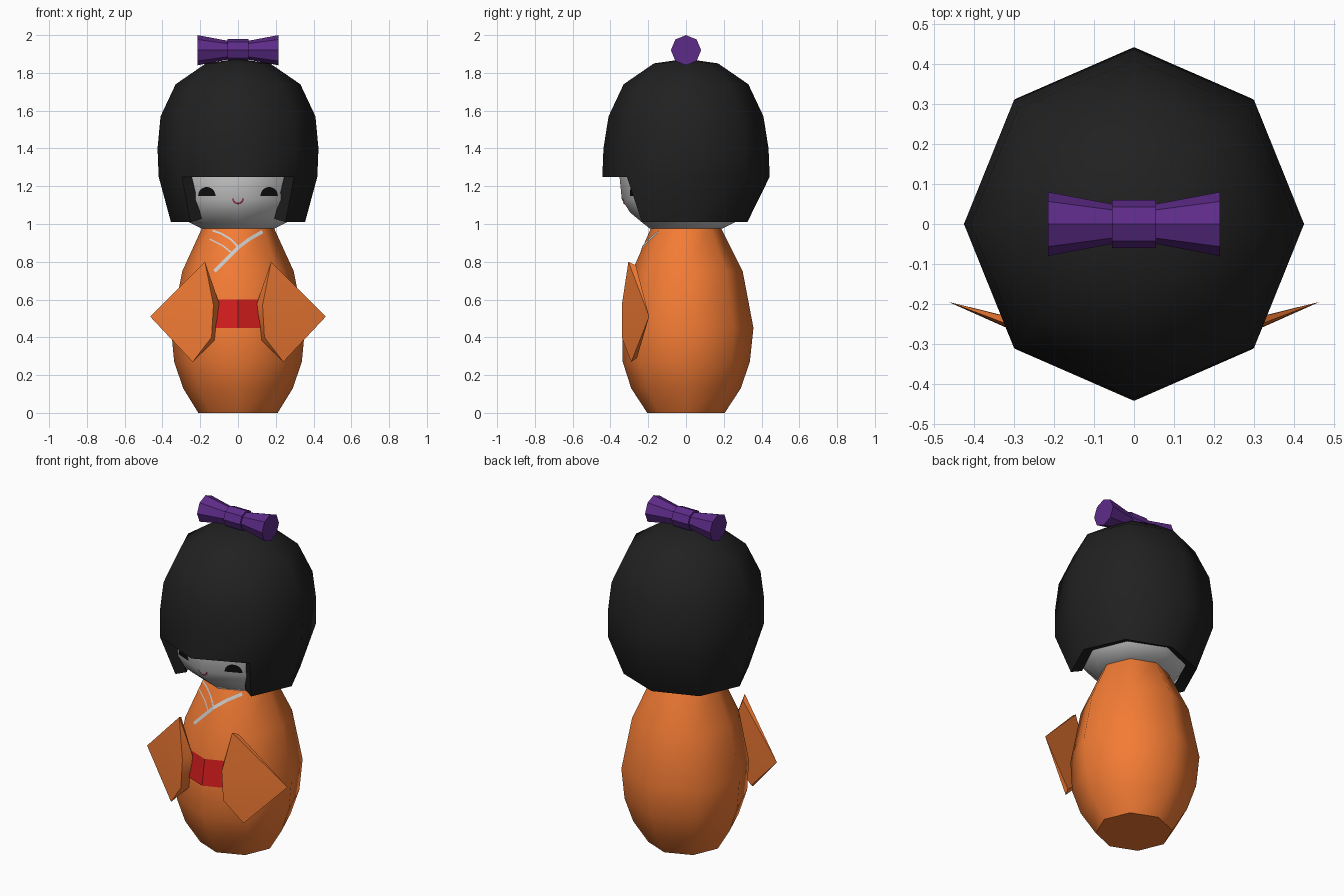
import bpy, bmesh, math
from mathutils import Vector, Matrix
from mathutils.bvhtree import BVHTree

if "Cube" in bpy.data.objects:
    bpy.data.objects.remove(bpy.data.objects["Cube"])


def material(name, rgb):
    m = bpy.data.materials.new(name)
    m.diffuse_color = (*rgb, 1)
    m.use_nodes = True
    m.node_tree.nodes["Principled BSDF"].inputs["Base Color"].default_value = m.diffuse_color
    return m


ORANGE = material("orange", (0.9, 0.2, 0.035))
BLACK = material("black", (0.015, 0.015, 0.015))
EYE = material("eye_black", (0.004, 0.004, 0.004))
PURPLE = material("purple", (0.11, 0.024, 0.25))
RED = material("red", (0.65, 0.012, 0.012))
PINK = material("pink", (0.5, 0.05, 0.12))


def finish(bm, name, mat=None):
    me = bpy.data.meshes.new(name)
    bm.to_mesh(me)
    bm.free()
    ob = bpy.data.objects.new(name, me)
    bpy.context.collection.objects.link(ob)
    if mat:
        me.materials.append(mat)
    return ob


def activate(ob):
    bpy.ops.object.select_all(action='DESELECT')
    ob.select_set(True)
    bpy.context.view_layer.objects.active = ob


def smooth(ob, degrees):
    activate(ob)
    bpy.ops.object.shade_smooth_by_angle(angle=math.radians(degrees))


def lathe(profile, bottom=True, top=True, n=8):
    """Eight-sided rings; each profile entry is z, x radius, back radius, front radius."""
    bm = bmesh.new()
    rings = []
    for z, rx, back, front in profile:
        ring = []
        for k in range(n):
            a = 2 * math.pi * k / n
            s = math.sin(a)
            ring.append(bm.verts.new((rx * math.cos(a), s * (back if s > 0 else front), z)))
        rings.append(ring)
    for lo, hi in zip(rings, rings[1:]):
        for k in range(n):
            j = (k + 1) % n
            bm.faces.new((lo[k], lo[j], hi[j], hi[k]))
    if bottom:
        bm.faces.new(rings[0][::-1])
    if top:
        bm.faces.new(rings[-1])
    return bm


def decal(name, edge_a, edge_b, tree, mat=None, lift=0.005):
    """Strip between two (x, z) polylines, laid on the front of a surface."""
    bm = bmesh.new()

    def drop(x, z):
        hit = tree.ray_cast(Vector((x, -2, z)), Vector((0, 1, 0)))[0]
        return bm.verts.new((x, (hit.y if hit else -0.2) - lift, z))

    a = [drop(*p) for p in edge_a]
    b = [drop(*p) for p in edge_b]
    for i in range(len(a) - 1):
        f = bm.faces.new((a[i], a[i + 1], b[i + 1], b[i]))
        f.normal_update()
        if f.normal.y > 0:
            f.normal_flip()
    return finish(bm, name, mat)


def ribbon(name, path, width, tree, mat=None):
    """Decal line following a path of (x, z) points."""
    a, b = [], []
    for i, p in enumerate(path):
        q0, q1 = path[max(i - 1, 0)], path[min(i + 1, len(path) - 1)]
        t = Vector((q1[0] - q0[0], q1[1] - q0[1])).normalized() * width / 2
        a.append((p[0] - t.y, p[1] + t.x))
        b.append((p[0] + t.y, p[1] - t.x))
    return decal(name, a, b, tree, mat)


# Robe body
bm = lathe([(0, .21, .205, .205), (.13, .29, .29, .29), (.27, .338, .338, .335),
            (.45, .355, .357, .335), (.75, .295, .30, .285), (.98, .19, .185, .185)])
body_tree = BVHTree.FromBMesh(bm)
smooth(finish(bm, "robe_body", ORANGE), 50)

# Head
bm = lathe([(.975, .19, .19, .19), (1.01, .26, .26, .235), (1.06, .31, .31, .295),
            (1.13, .335, .335, .34), (1.25, .345, .345, .352), (1.42, .345, .345, .345),
            (1.62, .28, .28, .28), (1.74, .13, .13, .13)])
head_tree = BVHTree.FromBMesh(bm)
smooth(finish(bm, "head"), 60)

# Bobbed hair: open shell with the two front panels removed below the fringe
bm = lathe([(1.01, .355, .325, .33), (1.25, .42, .443, .443), (1.4, .426, .437, .437),
            (1.57, .41, .41, .41), (1.74, .33, .33, .33), (1.85, .17, .17, .17),
            (1.87, .03, .03, .03)], bottom=False)
window = [f for f in bm.faces
          if f.calc_center_median().z < 1.25
          and f.calc_center_median().y < -1.5 * abs(f.calc_center_median().x)]
bmesh.ops.delete(bm, geom=window, context='FACES')
hair = finish(bm, "hair", BLACK)
shell = hair.modifiers.new("shell", 'SOLIDIFY')
shell.thickness = 0.065
shell.offset = -1
activate(hair)
bpy.ops.object.modifier_apply(modifier="shell")
smooth(hair, 55)

# Bow on top, a stepped eight-sided roll lying along x
bm = lathe([(x, r, r, r) for x, r in
            [(-.215, .08), (-.055, .05), (-.055, .06), (.055, .06), (.055, .05), (.215, .08)]])
bm.transform(Matrix.Translation((0, 0, 1.92)) @ Matrix.Rotation(math.pi / 2, 4, 'Y'))
finish(bm, "bow", PURPLE)

# Sleeves: wide at the cuff, tapering to a thin outer tip
sleeve = [(.175, -.305, .80), (.13, -.34, .57), (.14, -.34, .40), (.24, -.29, .27),
          (.465, -.195, .51), (.10, -.285, .58), (.125, -.285, .385), (.19, -.265, .78),
          (.25, -.26, .29)]
for side, label in ((-1, "left"), (1, "right")):
    bm = bmesh.new()
    for x, y, z in sleeve:
        bm.verts.new((side * x, y, z))
    bmesh.ops.convex_hull(bm, input=bm.verts)
    bmesh.ops.recalc_face_normals(bm, faces=bm.faces)
    smooth(finish(bm, label + "_sleeve", ORANGE), 40)

# Sash across the front
xs = [-.18, -.09, 0, .09, .18]
decal("sash", [(x, .45) for x in xs], [(x, .60) for x in xs], body_tree, RED)

# Collar lines
ribbon("collar_front", [(-.125, .75), (-.06, .815), (0, .875), (.06, .92), (.13, .96)],
       .018, body_tree)
ribbon("collar_back", [(0, .88), (-.04, .92), (-.09, .95), (-.135, .965)], .010, body_tree)
ribbon("collar_inner", [(-.03, .845), (-.08, .885), (-.15, .92)], .008, body_tree)

# Half-round eyes
for side, label in ((-1, "left"), (1, "right")):
    arc = [math.pi * k / 10 for k in range(11)]
    top = [(side * .165 + .046 * math.cos(a), 1.15 + .046 * math.sin(a)) for a in arc]
    low = [(x, 1.148) for x, z in top]
    decal(label + "_eye", top, low, head_tree, EYE)

# Smiling mouth
smile = [(.027 * math.cos(a), 1.135 + .027 * math.sin(a))
         for a in (math.pi + math.pi * k / 8 for k in range(9))]
ribbon("mouth", smile, .009, head_tree, PINK)
